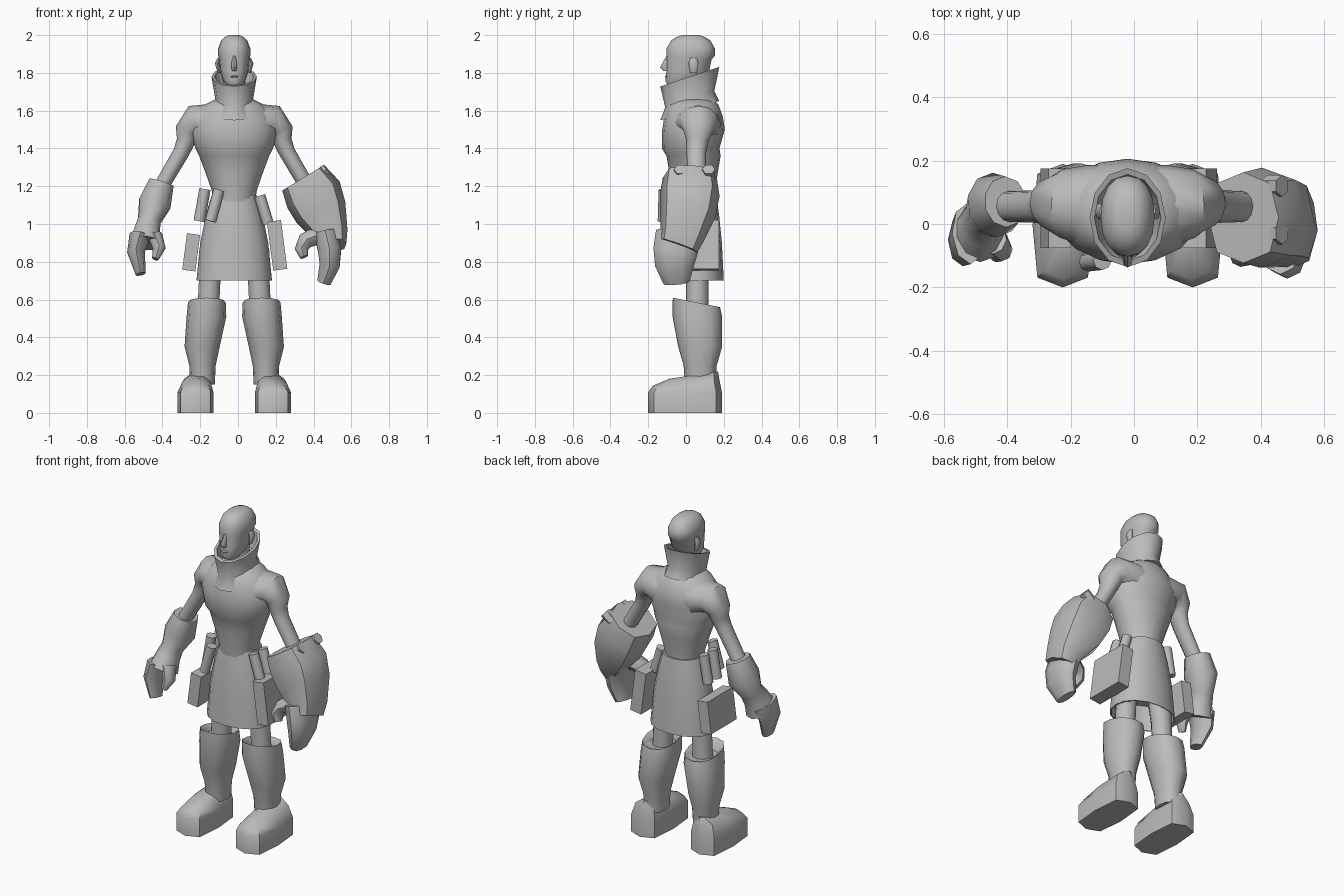
import bpy, bmesh, math
from mathutils import Vector, Matrix

if "Cube" in bpy.data.objects:
    bpy.data.objects.remove(bpy.data.objects["Cube"], do_unlink=True)

GREY = (0.5, 0.5, 0.5, 1)
clay = bpy.data.materials.new("plain_grey")
clay.use_nodes = True
clay.diffuse_color = GREY
clay.node_tree.nodes["Principled BSDF"].inputs["Base Color"].default_value = GREY

MID = -0.02          # the body's centre line
UP = Vector((0, 0, 1))
SIDES = {"left": 1, "right": -1}
parts = []


def finish(name, bm):
    """Turn a bmesh into a grey object."""
    bmesh.ops.recalc_face_normals(bm, faces=bm.faces)
    mesh = bpy.data.meshes.new(name)
    bm.to_mesh(mesh)
    bm.free()
    mesh.materials.append(clay)
    obj = bpy.data.objects.new(name, mesh)
    bpy.context.collection.objects.link(obj)
    parts.append(obj)


def rounded(value, power):
    """Push a sine or cosine outward to square off a circle."""
    return math.copysign(abs(value) ** power, value) if abs(value) > 1e-6 else 0


def loft(name, rings, n=10, deep=1, thick=0, flat=False, power=1):
    """Skin rings of (x, y, z, radius, slope); depth is thick + deep * radius."""
    bm = bmesh.new()
    centres = [Vector(ring[:3]) for ring in rings]
    last = len(rings) - 1
    loops = []
    for i, (centre, ring) in enumerate(zip(centres, rings)):
        radius = ring[3]
        slope = ring[4] if len(ring) > 4 else 0
        along = UP
        if not flat:
            along = (centres[min(i + 1, last)] - centres[max(i - 1, 0)]).normalized()
        back = Vector((0, 1, 0))
        back = (back - along * back.dot(along)).normalized()
        across = back.cross(along)
        loop = []
        for k in range(n):
            angle = math.tau * k / n - math.pi / 2
            point = centre + across * radius * rounded(math.cos(angle), power)
            point += back * (thick + deep * radius) * rounded(math.sin(angle), power)
            point.z += slope * (point.y - centre.y)
            loop.append(bm.verts.new(point))
        loops.append(loop)
    for lower, upper in zip(loops, loops[1:]):
        for k in range(n):
            after = (k + 1) % n
            bm.faces.new((lower[k], lower[after], upper[after], upper[k]))
    bm.faces.new(loops[0])
    bm.faces.new(loops[-1])
    finish(name, bm)


def stack(name, y, rows, slope=0, **shape):
    """Level rings of (height, half width, forward shift) on the centre line."""
    rings = []
    for z, width, *shift in rows:
        rings.append((MID, y - sum(shift), z, width, slope))
    loft(name, rings, flat=True, **shape)


def limb(name, rings, **shape):
    """The same loft on both sides of the body."""
    for side, sign in SIDES.items():
        loft(f"{side}_{name}", [(MID + sign * x, *rest) for x, *rest in rings], **shape)


def rod(name, start, end, radius, n=8):
    loft(name, [(*start, radius), (*end, radius)], n)


def box(name, centre, size, tilt):
    bm = bmesh.new()
    place = Matrix.Translation(centre) @ Matrix.Rotation(tilt, 4, 'Y')
    bmesh.ops.create_cube(bm, size=1, matrix=place @ Matrix.Diagonal((*size, 1)))
    finish(name, bm)


# Head and face
stack("neck", .04, [(1.6, .07), (1.78, .06)])
stack("head", .025, [(1.73, .04, .06), (1.76, .06, .045), (1.81, .075, .015), (1.87, .08, .01),
                     (1.89, .085), (1.93, .085), (1.97, .07), (1.99, .05), (2, .03)],
      n=16, deep=1.5, power=.9)
loft("nose", [(MID, -.09, 1.89, .01), (MID, -.115, 1.83, .016), (MID, -.1, 1.81, .012)],
     n=8, deep=1.4, flat=True)
stack("lips", -.092, [(1.77, .015), (1.78, .025), (1.79, .015)], n=8, deep=.8)
limb("ear", [(.08, .04, 1.8, .008), (.09, .04, 1.85, .012), (.08, .04, 1.88, .008)],
     n=8, deep=2.2, flat=True)

# Tunic: open collar, torso and hollow skirt
stack("collar", .02, [(1.6, .12), (1.66, .1), (1.78, .12), (1.78, .105), (1.69, .085)],
      slope=.33, n=12, deep=1.3)
stack("torso", .04, [(1.12, .11), (1.18, .12), (1.28, .155), (1.36, .185), (1.4, .205, .015),
                     (1.5, .235), (1.57, .21), (1.63, .16), (1.66, .1)],
      n=16, deep=.45, thick=.06)
stack("skirt", .05, [(1.15, .12), (1.05, .15), (.9, .18), (.7, .2), (.7, .19), (.85, .17)],
      n=16, deep=.5, thick=.05, power=.92)

# Arms, legs and boots
limb("arm", [(.05, .05, 1.53, .115), (.14, .06, 1.53, .105), (.21, .065, 1.54, .09),
             (.25, .065, 1.49, .065), (.255, .06, 1.44, .05), (.28, .055, 1.38, .043),
             (.385, .055, 1.2, .04)], n=12, deep=1.2)
limb("leg", [(.12, .055, .86, .07), (.13, .06, .7, .06), (.14, .06, .5, .06)], flat=True)
limb("boot", [(.145, .06, .55, .07), (.145, .055, .57, .08, -.2), (.145, .055, .585, .1, -.2),
              (.147, .06, .51, .105), (.17, .075, .35, .093), (.168, .075, .25, .07),
              (.168, .075, .15, .065)],
     n=12, deep=1.25, flat=True, power=.9)
limb("foot", [(.19, .04, .2, .03, .15), (.2, 0, .165, .075, .12), (.205, -.005, .11, .095),
              (.205, -.005, 0, .095)],
     n=8, thick=.1, flat=True, power=.5)

# Small right glove
loft("right_glove", [(-.405, .07, 1.22, .07), (-.44, .06, 1.11, .09), (-.47, .03, 1.02, .063),
                     (-.48, 0, .97, .07), (-.49, -.03, .9, .085)], deep=1.15)
loft("right_fingers", [(-.52, -.03, .94, .055), (-.54, -.05, .85, .047),
                       (-.515, -.07, .735, .027)], n=8, deep=1.8)
loft("right_thumb", [(-.44, -.05, .94, .04), (-.417, -.08, .87, .034),
                     (-.438, -.1, .815, .018)], n=8, deep=1.2)

# Heavy left gauntlet with bolts
loft("left_gauntlet", [(.345, .02, 1.245, .13), (.4, .02, 1.155, .155), (.44, .01, 1.06, .14),
                       (.495, -.02, .94, .09), (.505, -.04, .885, .07)],
     n=8, deep=.6, thick=.065, power=.8)
loft("left_fingers", [(.465, -.04, .95, .065), (.485, -.055, .86, .064), (.485, -.06, .78, .056),
                      (.455, -.05, .69, .038)], deep=1.85, power=.85)
loft("left_thumb", [(.42, -.06, .94, .05), (.355, -.08, .91, .043), (.335, -.095, .865, .035),
                    (.35, -.105, .825, .022)], n=8, deep=1.2)
for place, y in {"front": -.03, "back": .12}.items():
    rod(f"{place}_gauntlet_bolt", (.42, y, 1.25), (.467, y, 1.29), .034, n=6)

# Hip pouches and rods
box("left_pouch", (.207, .05, .887), (.075, .25, .26), -.13)
box("right_pouch", (-.248, .05, .85), (.07, .25, .195), .13)
rod("belt_rod", (-.1, -.115, 1.18), (-.145, -.12, 1.015), .03)
for place, y in {"front": -.01, "back": .075}.items():
    rod(f"right_{place}_rod", (-.175, y, 1.185), (-.205, y, 1.015), .03)
    rod(f"left_{place}_rod", (.115, y, 1.15), (.16, y, 1), .03)

# Smooth the soft surfaces, keep hard edges
bpy.ops.object.select_all(action='DESELECT')
for obj in parts:
    obj.select_set(True)
bpy.context.view_layer.objects.active = parts[0]
bpy.ops.object.shade_smooth_by_angle(angle=math.radians(48))
